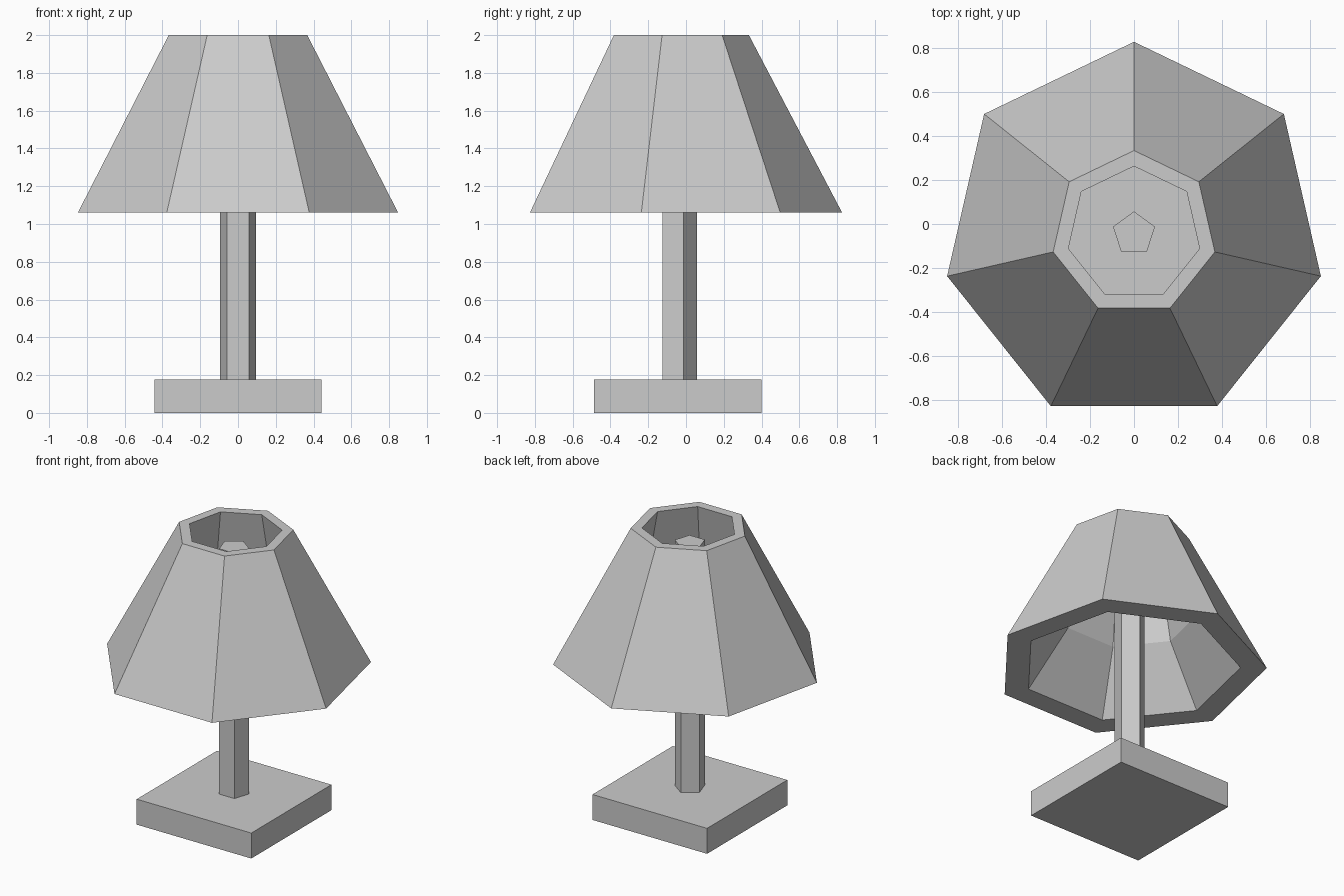
import bpy, bmesh, math

if "Cube" in bpy.data.objects:
    bpy.data.objects.remove(bpy.data.objects["Cube"])

CY = -0.043  # shared vertical axis of all parts


def ring(bm, sides, radius, z, start=math.pi / 2):
    """Regular polygon of vertices around the lamp axis, first corner at +y by default."""
    return [bm.verts.new((radius * math.cos(start + 2 * math.pi * i / sides),
                          radius * math.sin(start + 2 * math.pi * i / sides), z))
            for i in range(sides)]


def bridge(bm, a, b):
    n = len(a)
    for i in range(n):
        j = (i + 1) % n
        bm.faces.new((a[i], a[j], b[j], b[i]))


def finish(bm, name):
    bmesh.ops.recalc_face_normals(bm, faces=bm.faces)
    mesh = bpy.data.meshes.new(name)
    bm.to_mesh(mesh)
    bm.free()
    obj = bpy.data.objects.new(name, mesh)
    obj.location.y = CY
    bpy.context.collection.objects.link(obj)
    return obj


def prism(name, sides, radius, z0, z1, start=math.pi / 2):
    bm = bmesh.new()
    low, high = (ring(bm, sides, radius, z, start) for z in (z0, z1))
    bridge(bm, low, high)
    bm.faces.new(low)
    bm.faces.new(high)
    return finish(bm, name)


# Square base and five-sided pole
prism("base", 4, 0.443 * math.sqrt(2), 0, 0.178, math.pi / 4)
prism("pole", 5, 0.1, 0.178, 1.894)

# Seven-sided hollow shade: thick rims, inner wall steepens above a crease
bm = bmesh.new()
profile = [(0.869, 1.061), (0.376, 2.0), (0.305, 2.0), (0.428, 1.443), (0.703, 1.061)]
rings = [ring(bm, 7, r, z) for r, z in profile]
for i in range(len(rings)):
    bridge(bm, rings[i], rings[(i + 1) % len(rings)])
finish(bm, "shade")
